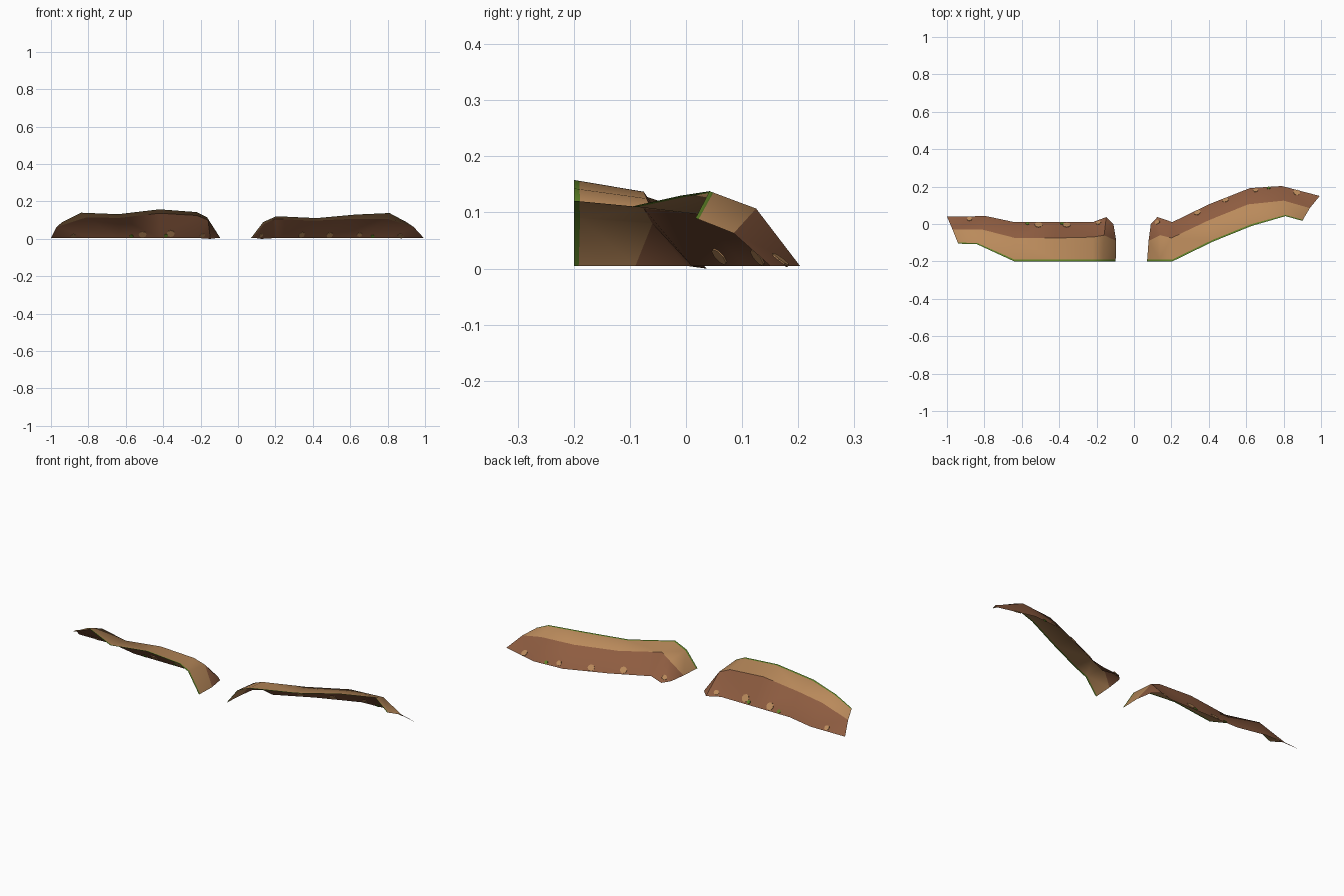
import bpy, bmesh, math
from mathutils import Vector
from mathutils.bvhtree import BVHTree

if "Cube" in bpy.data.objects:
    bpy.data.objects.remove(bpy.data.objects["Cube"])


def material(name, rgb):
    m = bpy.data.materials.new(name)
    m.diffuse_color = (*rgb, 1)
    m.use_nodes = True
    m.node_tree.nodes["Principled BSDF"].inputs["Base Color"].default_value = m.diffuse_color
    return m


TAN = material("tan_earth", (0.49, 0.255, 0.105))
BROWN = material("brown_earth", (0.27, 0.108, 0.052))
GREEN = material("moss_green", (0.115, 0.23, 0.02))


def finish(bm, name, mats, smooth):
    me = bpy.data.meshes.new(name)
    bm.to_mesh(me)
    bm.free()
    for m in mats:
        me.materials.append(m)
    ob = bpy.data.objects.new(name, me)
    bpy.context.collection.objects.link(ob)
    if smooth:
        bpy.ops.object.select_all(action='DESELECT')
        bpy.context.view_layer.objects.active = ob
        ob.select_set(True)
        bpy.ops.object.shade_smooth_by_angle(angle=math.radians(38))
    return ob


def ledge(name, stations, spots):
    """Open sheet: each station is front lip, shoulder, foot. Moss along the lip."""
    bm = bmesh.new()
    rows = []
    for lip, shoulder, foot in stations:
        lip, shoulder, foot = Vector(lip), Vector(shoulder), Vector(foot)
        pts = (lip, lip.lerp(shoulder, 0.08), shoulder, foot)
        rows.append([bm.verts.new(p) for p in pts])
    for a, b in zip(rows, rows[1:]):
        for j, mat in enumerate((2, 0, 1)):
            f = bm.faces.new((a[j], b[j], b[j + 1], a[j + 1]))
            f.material_index = mat
    bmesh.ops.triangulate(bm, faces=bm.faces[:])
    bm.normal_update()
    tree = BVHTree.FromBMesh(bm)
    finish(bm, name, (TAN, BROWN, GREEN), True)

    # thin pebble plates set through the back slope
    sb = bmesh.new()
    for x, y, r, mat in spots:
        loc, nor, _, _ = tree.ray_cast(Vector((x, y, 1)), Vector((0, 0, -1)))
        if loc is None:
            continue
        mtx = nor.to_track_quat('Z', 'Y').to_matrix().to_4x4()
        mtx.translation = loc
        made = bmesh.ops.create_cone(sb, cap_ends=True, segments=8, radius1=r,
                                     radius2=r, depth=0.005, matrix=mtx)
        for f in {f for v in made["verts"] for f in v.link_faces}:
            f.material_index = mat
    finish(sb, name + "_spots", (TAN, GREEN), False)


# left ledge, outer end to inner end
ledge("left_ledge", [
    ((-0.94, -0.105, 0.09), (-0.97, -0.03, 0.063), (-1.0, 0.04, 0.005)),
    ((-0.84, -0.108, 0.14), (-0.81, -0.03, 0.115), (-0.79, 0.042, 0.005)),
    ((-0.64, -0.2, 0.132), (-0.635, -0.075, 0.112), (-0.64, 0.01, 0.005)),
    ((-0.42, -0.2, 0.158), (-0.42, -0.075, 0.137), (-0.42, 0.01, 0.005)),
    ((-0.22, -0.2, 0.143), (-0.22, -0.07, 0.125), (-0.22, 0.01, 0.005)),
    ((-0.165, -0.2, 0.115), (-0.16, -0.06, 0.1), (-0.148, 0.037, 0.0)),
    ((-0.098, -0.2, 0.005), (-0.095, -0.09, 0.005), (-0.11, 0.0, 0.005)),
], [
    (-0.51, -0.005, 0.021, 0), (-0.36, -0.006, 0.021, 0),
    (-0.88, 0.027, 0.014, 0), (-0.19, 0.006, 0.014, 0),
    (-0.57, 0.002, 0.01, 1), (-0.385, 0.002, 0.01, 1),
])

# right ledge, inner end to outer end
ledge("right_ledge", [
    ((0.07, -0.2, 0.005), (0.078, -0.09, 0.005), (0.09, 0.0, 0.005)),
    ((0.135, -0.2, 0.09), (0.14, -0.06, 0.08), (0.125, 0.037, 0.0)),
    ((0.205, -0.2, 0.121), (0.2, -0.075, 0.107), (0.205, 0.01, 0.005)),
    ((0.42, -0.095, 0.111), (0.4, 0.02, 0.097), (0.4, 0.105, 0.005)),
    ((0.63, -0.01, 0.13), (0.61, 0.105, 0.107), (0.62, 0.192, 0.005)),
    ((0.81, 0.042, 0.138), (0.8, 0.125, 0.107), (0.79, 0.203, 0.005)),
    ((0.9, 0.017, 0.09), (0.94, 0.085, 0.063), (0.993, 0.15, 0.005)),
], [
    (0.125, 0.01, 0.014, 0), (0.34, 0.06, 0.018, 0), (0.49, 0.128, 0.018, 0),
    (0.65, 0.18, 0.014, 0), (0.87, 0.168, 0.018, 0), (0.72, 0.192, 0.01, 1),
])
